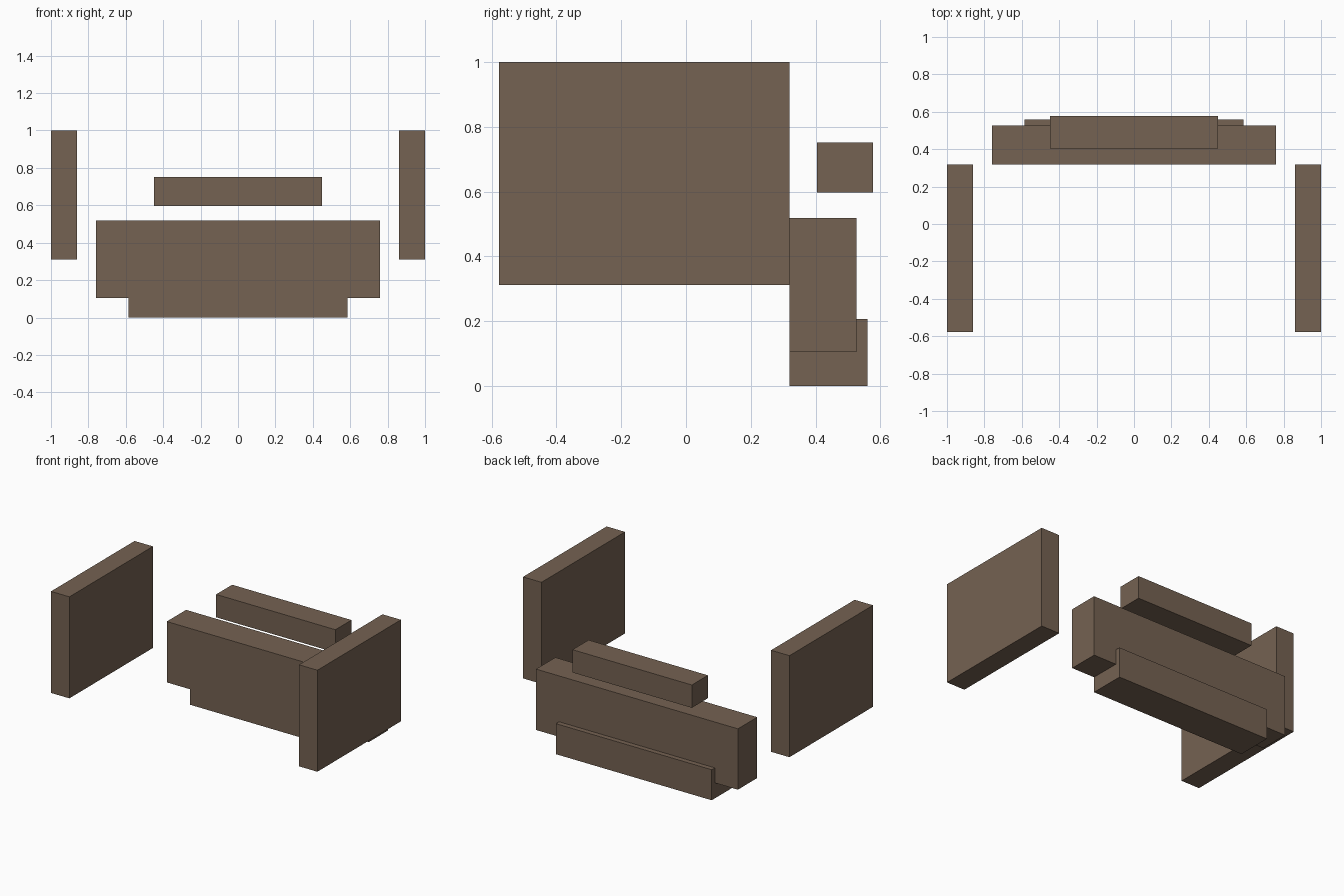
import bpy

default = bpy.data.objects.get("Cube")
if default:
    bpy.data.objects.remove(default, do_unlink=True)

brown = bpy.data.materials.new("dull_brown")
brown.use_nodes = True
colour = (0.178, 0.122, 0.084, 1)
brown.diffuse_color = colour
brown.node_tree.nodes["Principled BSDF"].inputs["Base Color"].default_value = colour


def box(name, x, y, z):
    """Box spanning the given (low, high) range on each axis."""
    spans = (x, y, z)
    bpy.ops.mesh.primitive_cube_add(size=1, location=[(a + b) / 2 for a, b in spans])
    ob = bpy.context.object
    ob.name = name
    ob.scale = [b - a for a, b in spans]
    bpy.ops.object.transform_apply(location=False, rotation=False, scale=True)
    ob.data.materials.append(brown)
    return ob


# Side panels
box("left_panel", (0.862, 1), (-0.577, 0.319), (0.311, 1))
box("right_panel", (-1, -0.862), (-0.577, 0.319), (0.311, 1))

# Rear beams, stacked from the ground up
box("bottom_beam", (-0.585, 0.585), (0.319, 0.56), (0, 0.207))
box("main_beam", (-0.758, 0.758), (0.319, 0.526), (0.105, 0.518))
box("top_bar", (-0.448, 0.448), (0.405, 0.577), (0.597, 0.752))
